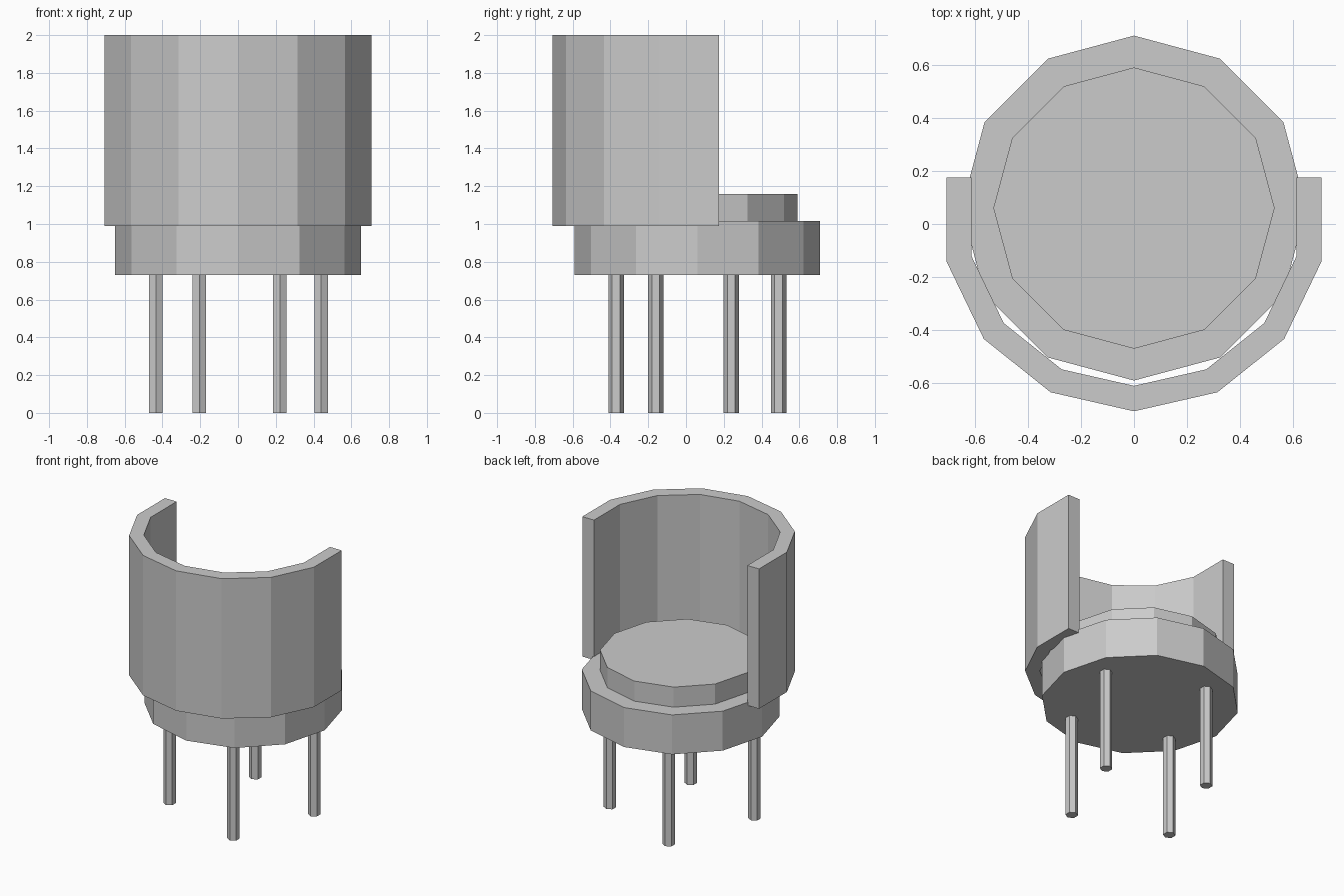
import bpy
import bmesh
from math import sin, cos, tau

cube = bpy.data.objects.get("Cube")
if cube:
    bpy.data.objects.remove(cube, do_unlink=True)

# Single material
GREY = (0.6, 0.6, 0.6, 1.0)
grey = bpy.data.materials.new("light grey")
grey.use_nodes = True
grey.diffuse_color = GREY
grey.node_tree.nodes["Principled BSDF"].inputs["Base Color"].default_value = GREY


def ring_point(i, sides, radius, centre):
    """Corner i of a regular polygon, counted from the -y corner."""
    a = tau * i / sides
    return centre[0] + radius * sin(a), centre[1] - radius * cos(a)


def prism(name, outline, bottom, top):
    """Extrude a flat outline straight up."""
    bm = bmesh.new()
    face = bm.faces.new([bm.verts.new((x, y, bottom)) for x, y in outline])
    raised = bmesh.ops.extrude_face_region(bm, geom=[face], use_keep_orig=True)
    verts = [v for v in raised["geom"] if isinstance(v, bmesh.types.BMVert)]
    bmesh.ops.translate(bm, verts=verts, vec=(0, 0, top - bottom))
    bmesh.ops.recalc_face_normals(bm, faces=bm.faces)
    mesh = bpy.data.meshes.new(name)
    bm.to_mesh(mesh)
    bm.free()
    mesh.materials.append(grey)
    obj = bpy.data.objects.new(name, mesh)
    bpy.context.collection.objects.link(obj)
    return obj


def column(name, sides, radius, centre, bottom, top):
    outline = [ring_point(i, sides, radius, centre) for i in range(sides)]
    return prism(name, outline, bottom, top)


# Seat base and cushion
SEAT = (0, 0.06)
column("seat_base", 12, 0.65, SEAT, 0.73, 1.015)
column("seat_cushion", 12, 0.53, SEAT, 1.015, 1.16)

# Curved backrest: part of a ring, with ends cut square
def arc(radius):
    points = [ring_point(i, 14, radius, (0, 0.018)) for i in range(-4, 5)]
    points[0] = (points[0][0], 0.175)
    points[-1] = (points[-1][0], 0.175)
    return points


prism("backrest", arc(0.724) + arc(0.628)[::-1], 0.99, 2.0)

# Four hexagonal legs
legs = {
    "left_leg": (0.44, 0.24),
    "rear_leg": (-0.205, 0.49),
    "right_leg": (-0.435, -0.37 + 0.21),
    "front_leg": (0.222, -0.37),
}
for name, spot in legs.items():
    column(name, 6, 0.041, spot, 0, 0.73)
